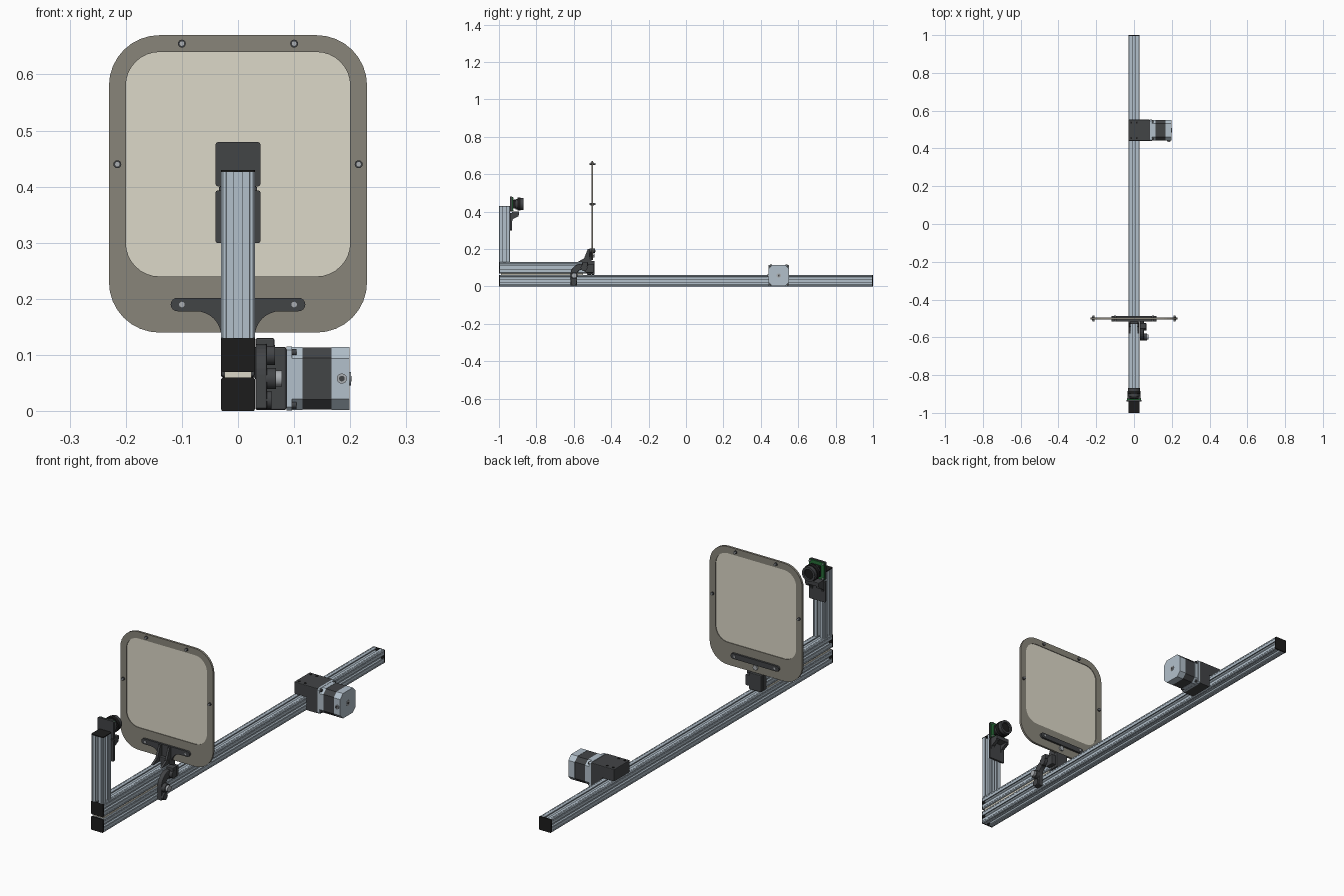
import bpy, bmesh, math
from mathutils import Vector

if "Cube" in bpy.data.objects:
    bpy.data.objects.remove(bpy.data.objects["Cube"])


def mat(name, r, g, b):
    m = bpy.data.materials.new(name)
    m.diffuse_color = (r, g, b, 1)
    m.use_nodes = True
    m.node_tree.nodes["Principled BSDF"].inputs["Base Color"].default_value = m.diffuse_color
    return m


ALU = mat("aluminium", .45, .53, .60)
DARK = mat("dark_plastic", .055, .058, .062)
BLACK = mat("black", .012, .012, .012)
FRAME = mat("frame_taupe", .25, .235, .195)
CREAM = mat("cream", .72, .69, .58)
GREEN = mat("board_green", .02, .16, .04)
STEEL = mat("steel", .4, .42, .44)


def place(axis, a, b, t):
    # x: profile in (y,z); y: profile in (x,z); z: profile in (x,y)
    return {'x': Vector((t, a, b)), 'y': Vector((a, t, b)), 'z': Vector((a, b, t))}[axis]


def prism(name, pts, axis, lo, hi, m, bevel=0, hole=None, smooth=False):
    bm = bmesh.new()
    loops = []
    for prof in [pts] + ([hole] if hole else []):
        loops.append([[bm.verts.new(place(axis, a, b, t)) for a, b in prof] for t in (lo, hi)])

    def walls(p, q):
        n = len(p)
        for i in range(n):
            bm.faces.new((p[i], p[(i + 1) % n], q[(i + 1) % n], q[i]))
    for l in loops:
        walls(l[0], l[1])
    if hole:
        walls(loops[0][0], loops[1][0])
        walls(loops[0][1], loops[1][1])
    else:
        bm.faces.new(loops[0][0])
        bm.faces.new(loops[0][1])
    bmesh.ops.recalc_face_normals(bm, faces=bm.faces)
    me = bpy.data.meshes.new(name)
    bm.to_mesh(me)
    bm.free()
    me.materials.append(m)
    ob = bpy.data.objects.new(name, me)
    bpy.context.collection.objects.link(ob)
    if bevel:
        mod = ob.modifiers.new("bevel", 'BEVEL')
        mod.width, mod.segments, mod.limit_method = bevel, 2, 'ANGLE'
    if smooth:
        bpy.context.view_layer.objects.active = ob
        bpy.ops.object.select_all(action='DESELECT')
        ob.select_set(True)
        bpy.ops.object.shade_smooth_by_angle()
    return ob


def box(name, x, y, z, m, bevel=0):
    return prism(name, [(x[0], y[0]), (x[1], y[0]), (x[1], y[1]), (x[0], y[1])], 'z', *z, m, bevel)


def arc(cx, cy, r, a0, a1, n=8):
    return [(cx + r * math.cos(math.radians(a0 + (a1 - a0) * i / n)),
             cy + r * math.sin(math.radians(a0 + (a1 - a0) * i / n))) for i in range(n + 1)]


def rrect(x0, x1, y0, y1, r, n=8):
    return (arc(x1 - r, y1 - r, r, 0, 90, n) + arc(x0 + r, y1 - r, r, 90, 180, n)
            + arc(x0 + r, y0 + r, r, 180, 270, n) + arc(x1 - r, y0 + r, r, 270, 360, n))


def cyl(name, axis, a, b, r, lo, hi, m, n=32, bore=0):
    return prism(name, arc(a, b, r, 0, 360 - 360 / n, n - 1), axis, lo, hi, m, smooth=True,
                 hole=arc(a, b, bore, 0, 360 - 360 / n, n - 1) if bore else None)


# slotted extrusion profile: one side, turned four times
H = .03
half = [(H, -.027), (H, -.0215), (.029, -.021), (H, -.0205), (H, -.008), (.025, -.008),
        (.025, -.016), (.021, -.016), (.014, -.009)]
side = half + [(x, -y) for x, y in reversed(half)]


def slotted(ca, cb):
    pts = []
    for k in range(4):
        c, s = (1, 0, -1, 0)[k], (0, 1, 0, -1)[k]
        pts += [(ca + c * x - s * y, cb + s * x + c * y) for x, y in side]
    return pts


# rails, post and end caps
C = .006
prism("main_rail", slotted(0, .03), 'y', -1 + C, 1 - C, ALU)
prism("upper_rail", slotted(0, .10), 'y', -1 + C, -.53, ALU)
prism("camera_post", slotted(0, -.97), 'z', .13, .43 - .004, ALU)
for name, z, y in (("main_cap_front", 0, -1), ("main_cap_back", 0, 1 - C), ("upper_cap_front", .07, -1)):
    prism(name, rrect(-H, H, z, z + .06, .004, 3), 'y', y, y + C, BLACK)
prism("post_cap", rrect(-H, H, -1, -.94, .004, 3), 'z', .426, .43, BLACK)
box("slide_strip", (-.024, .024), (-.99, -.55), (.06, .07), CREAM)

# screen: frame ring, panel and screws
prism("screen_frame", rrect(-.23, .23, .14, .67, .09), 'y', -.506, -.496, FRAME,
      hole=rrect(-.2, .2, .24, .64, .06))
prism("screen_panel", rrect(-.2, .2, .24, .64, .06), 'y', -.503, -.499, CREAM)
for i, (x, z) in enumerate([(-.1, .655), (.1, .655), (-.215, .44), (.215, .44), (-.1, .19), (.1, .19)]):
    cyl(f"frame_screw_{i}", 'y', x, z, .005, -.517, -.485, STEEL, 16)
    cyl(f"frame_washer_{i}", 'y', x, z, .007, -.511, -.491, DARK, 16, bore=.004)

# screen bracket: flared bar on both sides of the frame, base block, ribs
right = arc(.108, .19, .012, -90, 90) 
flare = arc(.075, .133, .045, 180, 90)
rhs = [(.03, .07)] + flare + right
bar = rhs + [(-x, z) for x, z in reversed(rhs)]
prism("bracket_front_plate", bar, 'y', -.515, -.506, DARK)
prism("bracket_back_plate", [(x, z) for x, z in rrect(-.12, .12, .178, .202, .0119)], 'y', -.496, -.487, DARK)
box("bracket_back_stem", (-.03, .03), (-.506, -.489), (.062, .137), DARK, .003)
box("bracket_base", (-.03, .03), (-.53, -.506), (.062, .15), DARK, .003)
for s in (-1, 1):
    prism("bracket_rib", [(-.58, .13), (-.512, .13), (-.512, .2), (-.525, .2), (-.545, .15)],
          'x', *sorted((s * .018, s * .028)), DARK)
cyl("bracket_bolt", 'y', 0, .165, .012, -.496, -.489, STEEL, 6)

# clamp arm beside the rails
arm = ([(-.617, .004)] + arc(-.562, .065, .055, 180, 90) + [(-.495, .12), (-.495, .072), (-.535, .072), (-.55, .09)]
       + arc(-.555, .062, .028, 90, 180) + [(-.583, .004)])
prism("clamp_arm", arm, 'x', .031, .052, DARK, .003)
box("clamp_top", (.031, .065), (-.555, -.525), (.108, .13), DARK, .003)
cyl("clamp_pivot", 'x', -.545, .1, .018, .052, .066, DARK)
cyl("clamp_hub", 'x', -.598, .058, .019, .05, .068, DARK)
cyl("clamp_knob", 'x', -.598, .058, .014, .068, .078, STEEL)
cyl("clamp_foot", 'x', -.6, .02, .016, .05, .06, DARK)

# camera: bracket, plate, board and lens
prism("camera_bracket", rrect(-.04, .04, .30, .393, .003, 2), 'y', -.94, -.931, DARK)
for s in (-1, 1):
    prism("camera_bracket_cheek", [(-.931, .345), (-.925, .36), (-.895, .375), (-.895, .398), (-.931, .398)],
          'x', *sorted((s * .02, s * .034)), DARK)
box("camera_shelf", (-.034, .034), (-.931, -.893), (.382, .4), DARK, .002)
prism("camera_plate", rrect(-.04, .04, .40, .48, .006, 4), 'y', -.94, -.931, DARK)
prism("camera_board", rrect(-.038, .038, .402, .478, .004, 3), 'y', -.931, -.926, GREEN)
box("lens_mount", (-.024, .024), (-.926, -.912), (.416, .464), BLACK, .003)
cyl("lens_barrel", 'y', 0, .44, .028, -.912, -.9, DARK)
cyl("lens_ring", 'y', 0, .44, .035, -.9, -.884, BLACK, 40)
cyl("lens_front", 'y', 0, .44, .032, -.884, -.868, DARK, 40, bore=.022)
cyl("lens_glass", 'y', 0, .44, .022, -.884, -.876, BLACK)
for x in (-.032, .032):
    for z in (.408, .472):
        cyl("board_screw", 'y', x, z, .004, -.926, -.921, STEEL, 12)

# motor housing wrapped over the rail
prism("motor_housing", [(-.03, .06), (.031, .06), (.031, .002), (.086, .002), (.086, .114), (-.03, .114)],
      'y', .44, .552, DARK, .003)
for x in (-.015, .015):
    for y in (.455, .537):
        cyl("housing_screw", 'z', x * 1.0, y, .005, .112, .116, BLACK, 16)


# stepper motor: chamfered plates stacked along x
def octagon(inset, c):
    y0, y1, z0, z1 = .44 + inset, .552 - inset, .001 + inset, .115 - inset
    return [(y0 + c, z0), (y1 - c, z0), (y1, z0 + c), (y1, z1 - c),
            (y1 - c, z1), (y0 + c, z1), (y0, z1 - c), (y0, z0 + c)]


for name, ins, c, lo, hi, m in (("motor_flange", 0, .006, .086, .096, ALU), ("motor_front", .001, .02, .096, .115, ALU),
                                ("motor_body", .002, .018, .115, .167, DARK), ("motor_rear", .001, .02, .167, .199, ALU)):
    prism(name, octagon(ins, c), 'x', lo, hi, m)
for y in (.45, .542):
    for z in (.011, .105):
        cyl("motor_screw", 'x', y, z, .006, .096, .104, DARK, 16)
cyl("motor_rear_boss", 'x', .496, .058, .012, .199, .201, STEEL)
cyl("motor_shaft_end", 'x', .496, .058, .005, .201, .202, DARK)
cyl("motor_connector", 'y', .185, .058, .009, .436, .445, STEEL, 24)
cyl("motor_connector_bore", 'y', .185, .058, .005, .435, .44, DARK, 24)
